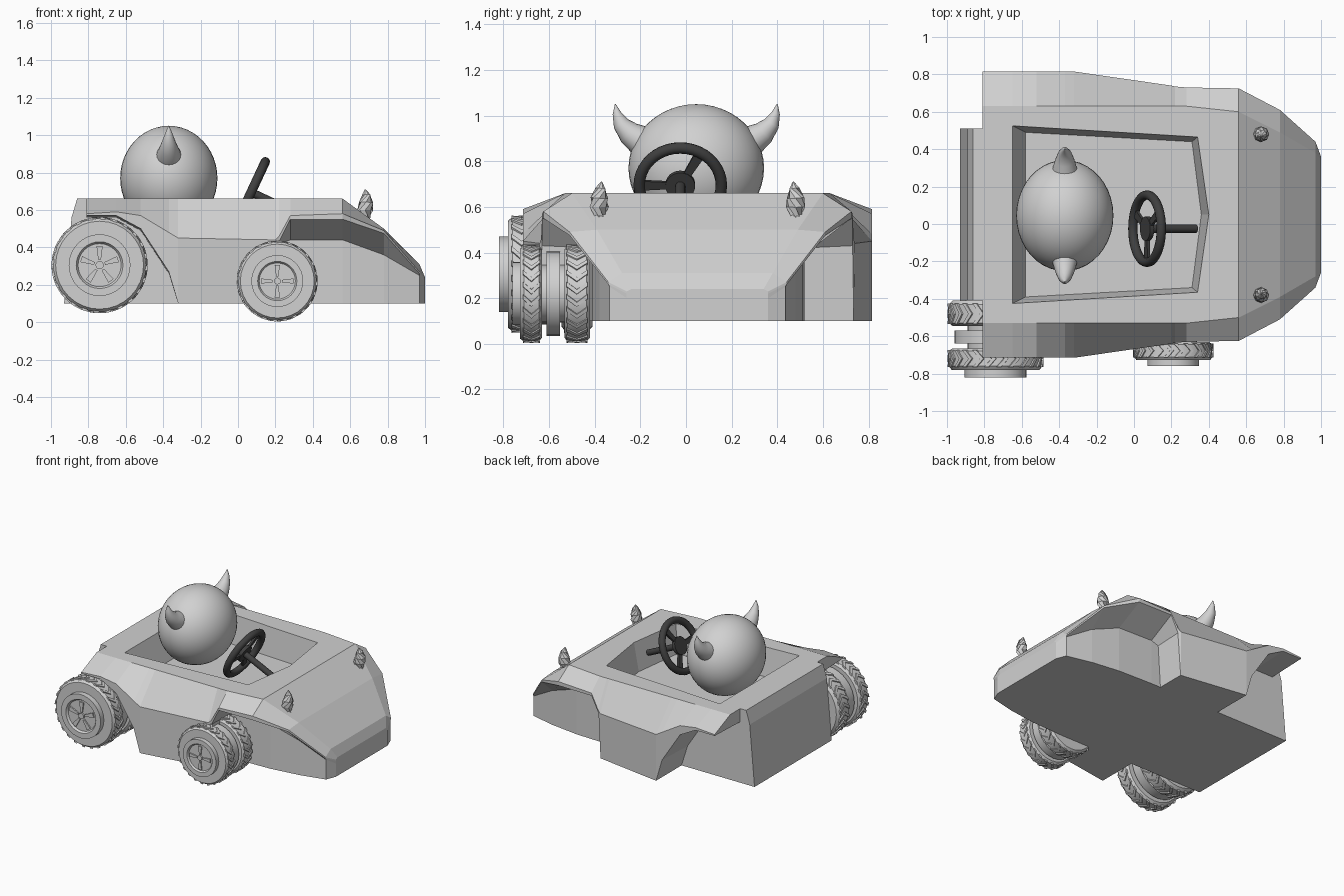
import bpy, bmesh, math
from mathutils import Vector

if "Cube" in bpy.data.objects:
    bpy.data.objects.remove(bpy.data.objects["Cube"])

YC = 0.05  # body centre line


def material(name, v):
    m = bpy.data.materials.new(name)
    m.diffuse_color = (v, v, v, 1)
    m.use_nodes = True
    m.node_tree.nodes["Principled BSDF"].inputs["Base Color"].default_value = m.diffuse_color
    return m


GREY = material("light grey", 0.64)
DARK = material("dark grey", 0.05)


def finish(name, bm, mat, smooth=None):
    bmesh.ops.remove_doubles(bm, verts=bm.verts, dist=0.0005)
    bmesh.ops.recalc_face_normals(bm, faces=bm.faces)
    me = bpy.data.meshes.new(name)
    bm.to_mesh(me)
    bm.free()
    ob = bpy.data.objects.new(name, me)
    bpy.context.collection.objects.link(ob)
    me.materials.append(mat)
    bpy.ops.object.select_all(action='DESELECT')
    bpy.context.view_layer.objects.active = ob
    ob.select_set(True)
    if smooth:
        bpy.ops.object.shade_smooth_by_angle(angle=math.radians(smooth))
    return ob


def loft(bm, rings):
    """Skin closed rings of equal length and cap both ends."""
    rv = [[bm.verts.new(p) for p in r] for r in rings]
    for a, b in zip(rv, rv[1:]):
        for i in range(len(a)):
            j = (i + 1) % len(a)
            bm.faces.new((a[i], a[j], b[j], b[i]))
    bm.faces.new(rv[0])
    bm.faces.new(rv[-1][::-1])


def tube(bm, path, radii, n):
    path = [Vector(p) for p in path]
    rings = []
    for i, p in enumerate(path):
        t = path[min(i + 1, len(path) - 1)] - path[max(i - 1, 0)]
        q = t.to_track_quat('Z', 'Y')
        rings.append([p + q @ Vector((radii[i] * math.cos(k * math.tau / n),
                                      radii[i] * math.sin(k * math.tau / n), 0)) for k in range(n)])
    loft(bm, rings)


# body: x, then (half width, z) of deck edge, shoulder, rim, well top; floor half width
stations = [
    (-0.81, (.58, .66), (.765, .58), (.765, .57), (.46, .56), .46),
    (-0.65, (.58, .66), (.765, .59), (.765, .57), (.46, .56), .46),
    (-0.52, (.58, .66), (.765, .57), (.765, .50), (.46, .49), .46),
    (-0.37, (.58, .66), (.765, .48), (.765, .27), (.46, .26), .46),
    (-0.32, (.58, .66), (.765, .45), (.765, .10), (.46, .10), .46),
    (0.20, (.58, .66), (.69, .44), (.685, .10), (.47, .10), .47),
    (0.22, (.58, .66), (.685, .46), (.68, .43), (.47, .42), .47),
    (0.28, (.58, .66), (.68, .57), (.68, .55), (.47, .44), .47),
    (0.56, (.55, .66), (.675, .58), (.675, .55), (.46, .44), .46),
    (0.78, (.44, .50), (.56, .49), (.56, .475), (.43, .36), .43),
    (0.97, (.33, .31), (.39, .27), (.39, .26), (.385, .25), .385),
    (1.00, (.29, .24), (.31, .23), (.31, .22), (.31, .20), .31),
]
bm = bmesh.new()
rings = []
for x, *half, floor in stations:
    half = half + [(floor, .10)]
    rings.append([(x, YC + h, z) for h, z in half] + [(x, YC - h, z) for h, z in reversed(half)])
loft(bm, rings)
body = finish("kart_body", bm, GREY)

# cockpit opening cut into the deck
bm = bmesh.new()
top = [(-.65, .475), (.34, .415), (.40, 0), (.34, -.415), (-.65, -.475)]
low = [(-.58, .44), (.31, .39), (.36, 0), (.31, -.39), (-.58, -.44)]
loft(bm, [[(x, YC + y, .45) for x, y in low], [(x, YC + y, .66) for x, y in top],
          [(x, YC + y, .80) for x, y in top]])
cutter = finish("cockpit_cutter", bm, GREY)
cutter.hide_render = True
mod = body.modifiers.new("cockpit", 'BOOLEAN')
mod.operation = 'DIFFERENCE'
mod.solver = 'EXACT'
mod.object = cutter
bpy.ops.object.select_all(action='DESELECT')
bpy.context.view_layer.objects.active = body
body.select_set(True)
bpy.ops.object.modifier_apply(modifier=mod.name)
bpy.data.objects.remove(cutter)

# slanted rear panel between the rear wheels
bm = bmesh.new()
prof = [(-.80, .10), (-.93, .10), (-.89, .56), (-.86, .66), (-.80, .66)]
loft(bm, [[(x, YC + s * .46, z) for x, z in prof] for s in (-1, 1)])
finish("rear_panel", bm, GREY)


# double wheels: lathed profile (radius, y) plus slanted tread bars and spokes
PROFILE = [(.001, -.41), (.23, -.41), (.25, -.43), (.25, -.53), (.23, -.545), (.15, -.545), (.15, -.57),
           (.22, -.57), (.22, -.64), (.15, -.64), (.15, -.665), (.23, -.665), (.25, -.68), (.25, -.76),
           (.235, -.78), (.165, -.78), (.165, -.82), (.125, -.82), (.115, -.805), (.001, -.805)]


def wheel(name, cx, cz, scale, y_in, y_scale, spokes):
    def pt(r, a, y):
        return (cx + scale * r * math.sin(a), y_in + (y + .41) * y_scale, cz + scale * r * math.cos(a))
    bm = bmesh.new()
    n = 32
    loft(bm, [[pt(r, k * math.tau / n, y) for k in range(n)] for r, y in PROFILE])
    finish(name, bm, GREY, 25)
    bm = bmesh.new()
    for ya, yb, slant in ((-.425, -.48, .16), (-.48, -.535, -.16), (-.675, -.72, .16), (-.72, -.765, -.16)):
        for k in range(24):
            a = k * math.tau / 24
            s0, s1 = (0, slant) if slant > 0 else (-slant, 0)
            loft(bm, [[pt(r, a + s + w, y) for r, w in ((.24, 0), (.257, .02), (.257, .11), (.24, .13))]
                      for y, s in ((ya, s0), (yb, s1))])
    finish(name + "_tread", bm, GREY)
    bm = bmesh.new()
    for k in range(spokes):
        a = k * math.tau / spokes
        outline = ((.03, -.25), (.105, -.16), (.105, .16), (.03, .25))
        loft(bm, [[pt(r, a + w, y) for r, w in outline] for y in (-.80, -.815)])
    loft(bm, [[pt(.022, k * math.tau / 12, y) for k in range(12)] for y in (-.80, -.817)])
    finish(name + "_spokes", bm, GREY)


wheel("rear_wheel", -.74, .305, 1, -.41, 1, 5)
wheel("front_wheel", .21, .22, .84, -.42, .83, 4)

# driver: smooth ball head with two curved horns
bm = bmesh.new()
bmesh.ops.create_uvsphere(bm, u_segments=40, v_segments=24, radius=1)
for v in bm.verts:
    v.co = Vector((-.37 + .26 * v.co.x, .045 + .297 * v.co.y, .77 + .28 * v.co.z))
finish("driver_head", bm, GREY, 60)
bm = bmesh.new()
for s in (-1, 1):
    path = [(.20, .865), (.25, .895), (.295, .925), (.33, .965), (.348, 1.01), (.355, 1.05)]
    tube(bm, [(-.37, .045 + s * h, z) for h, z in path], [.075, .066, .052, .036, .019, .002], 20)
finish("driver_horns", bm, GREY, 60)

# small spikes on the bonnet
bm = bmesh.new()
for s in (-1, 1):
    y = YC + s * .43
    tube(bm, [(.68, y, .52), (.68, y, .60), (.685, y, .64), (.685, y - s * .005, .68), (.68, y - s * .01, .71)],
         [.035, .042, .038, .024, .003], 8)
finish("bonnet_spikes", bm, GREY)

# steering wheel: rim, hub, three spokes and column
C = Vector((.07, -.025, .695))
tilt = math.radians(25)
up = Vector((math.sin(tilt), 0, math.cos(tilt)))
axis = Vector((math.cos(tilt), 0, -math.sin(tilt)))
side = Vector((0, 1, 0))


def around(r, a):
    return C + up * (r * math.cos(a)) + side * (r * math.sin(a))


bm = bmesh.new()
N, M = 40, 12
grid = [[bm.verts.new(around(.18 + .025 * math.cos(j * math.tau / M), i * math.tau / N)
                      + axis * (.025 * math.sin(j * math.tau / M))) for j in range(M)] for i in range(N)]
for i in range(N):
    for j in range(M):
        a, b = grid[i], grid[(i + 1) % N]
        bm.faces.new((a[j], b[j], b[(j + 1) % M], a[(j + 1) % M]))
finish("steering_rim", bm, DARK, 60)
bm = bmesh.new()
tube(bm, [C - axis * .012, C + axis * .012], [.065, .065], 24)
for a in (math.radians(30), math.radians(150), math.radians(270)):
    outline = [around(.04, a - .4), around(.175, a - .13), around(.175, a + .13), around(.04, a + .4)]
    loft(bm, [[p + axis * d for p in outline] for d in (-.008, .008)])
finish("steering_hub", bm, DARK, 30)
bm = bmesh.new()
tube(bm, [C - axis * .01, C + axis * .29], [.022, .022], 16)
finish("steering_column", bm, DARK, 40)
